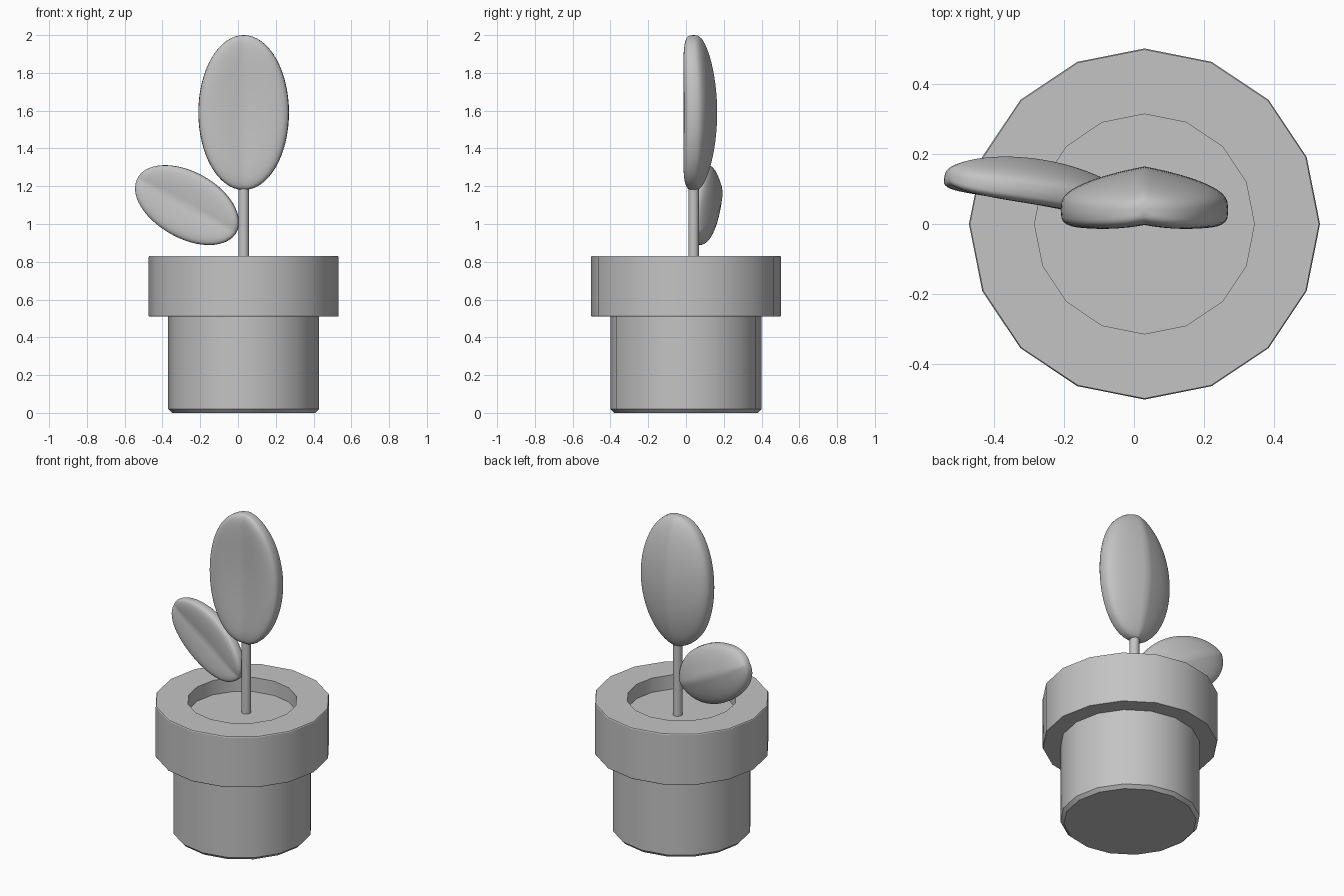
import bpy
import bmesh
import math
from mathutils import Vector

cube = bpy.data.objects.get("Cube")
if cube:
    bpy.data.objects.remove(cube, do_unlink=True)

grey = bpy.data.materials.new("plain grey")
grey.use_nodes = True
grey.diffuse_color = (0.55, 0.55, 0.55, 1)
grey.node_tree.nodes["Principled BSDF"].inputs["Base Color"].default_value = (0.55, 0.55, 0.55, 1)

CENTRE_X = 0.03


def finish(name, bm, location):
    """Turn a bmesh into a smooth shaded object."""
    bmesh.ops.recalc_face_normals(bm, faces=bm.faces)
    mesh = bpy.data.meshes.new(name)
    bm.to_mesh(mesh)
    bm.free()
    mesh.materials.append(grey)
    obj = bpy.data.objects.new(name, mesh)
    bpy.context.collection.objects.link(obj)
    obj.location = location
    bpy.ops.object.select_all(action='DESELECT')
    obj.select_set(True)
    bpy.context.view_layer.objects.active = obj
    bpy.ops.object.shade_smooth_by_angle(angle=math.radians(30))
    return obj


def lathe(name, profile, sides, y=0):
    """Revolve (radius, height) points around the vertical axis."""
    bm = bmesh.new()
    verts = [bm.verts.new((r, 0, z)) for r, z in profile]
    edges = [bm.edges.new(pair) for pair in zip(verts, verts[1:])]
    bmesh.ops.spin(bm, geom=verts + edges, cent=(0, 0, 0), axis=(0, 0, 1),
                   angle=math.tau, steps=sides)
    bmesh.ops.remove_doubles(bm, verts=bm.verts, dist=0.0005)
    return finish(name, bm, (CENTRE_X, y, 0))


def leaf(name, location, size=1, rotation=(0, 0, 0)):
    """Plump oval folded along its midrib, with tips bent forward."""
    bm = bmesh.new()
    bmesh.ops.create_uvsphere(bm, u_segments=48, v_segments=32, radius=1)
    for v in bm.verts:
        across, depth, along = v.co
        thickness = math.copysign(0.08 * abs(depth) ** 0.6, depth)
        bend = 0.045 * abs(across) + 0.045 * along ** 2
        v.co = Vector((0.24 * across, thickness - bend, 0.41 * along))
    obj = finish(name, bm, location)
    obj.scale = (size, size, size)
    obj.rotation_euler = rotation
    return obj


# Pot: body with chamfered foot, and a wide hollow collar
lathe("pot_body", [(0, 0), (0.38, 0), (0.4, 0.02), (0.4, 0.52)], 16)
lathe("pot_rim", [(0.39, 0.51), (0.5, 0.51), (0.503, 0.515), (0.503, 0.825),
                  (0.5, 0.83), (0.315, 0.83), (0.315, 0.73)], 16)
lathe("soil", [(0, 0.74), (0.315, 0.74)], 16)

# Plant: stem, upright leaf and side leaf
lathe("stem", [(0, 0.73), (0.028, 0.73), (0.028, 1.21), (0, 1.22)], 16, y=0.04)
leaf("upright_leaf", (CENTRE_X, 0.085, 1.59))
leaf("side_leaf", (-0.263, 0.125, 1.1), 0.735,
     (0, math.radians(-61.5), math.radians(-10)))
